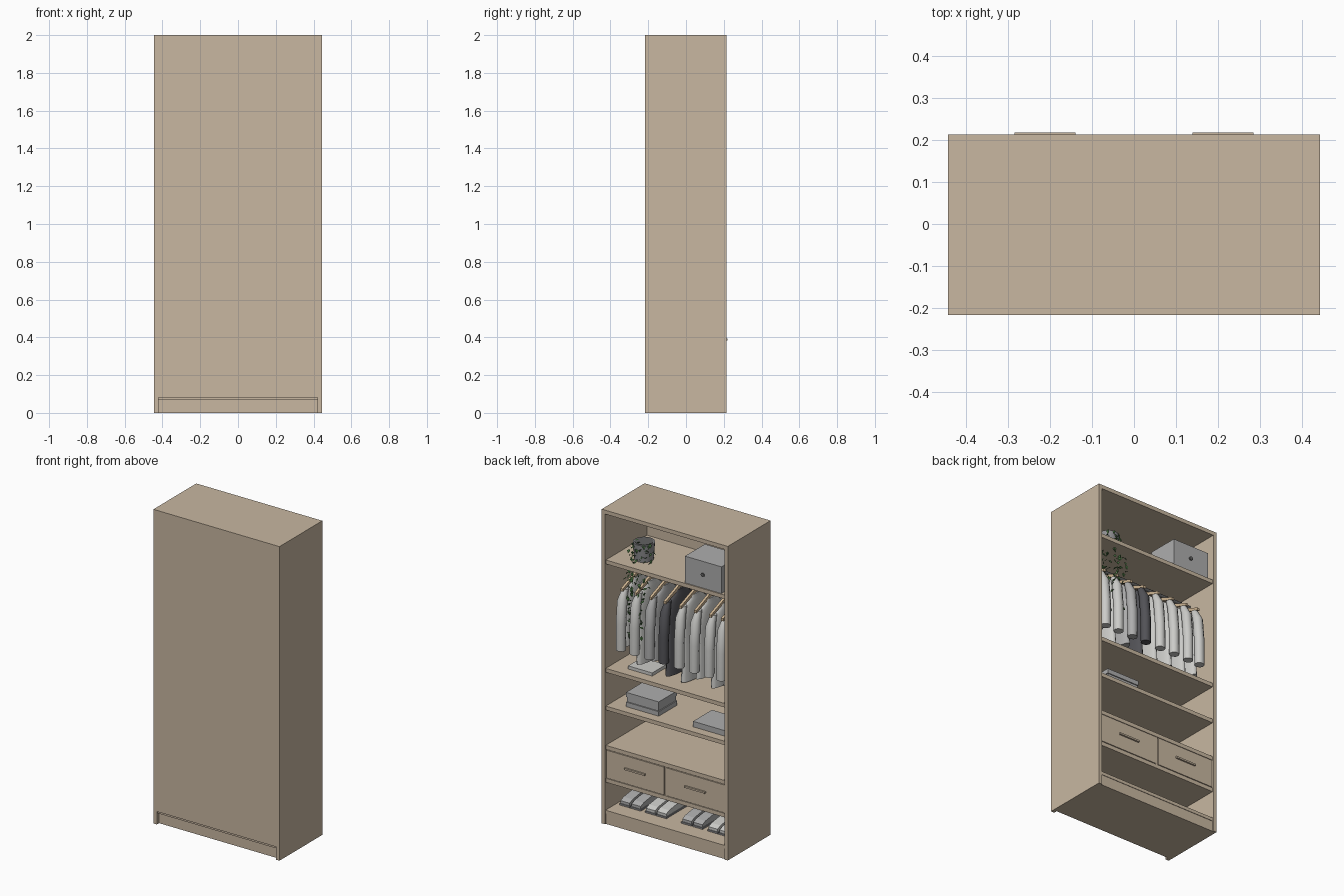
import bpy, bmesh, math, random
from mathutils import Vector, Matrix

if "Cube" in bpy.data.objects:
    bpy.data.objects.remove(bpy.data.objects["Cube"])

random.seed(4)


def mat(name, rgb):
    m = bpy.data.materials.new(name)
    m.diffuse_color = (*rgb, 1)
    m.use_nodes = True
    m.node_tree.nodes["Principled BSDF"].inputs["Base Color"].default_value = m.diffuse_color
    return m


WOOD = mat("pale_wood", (0.58, 0.475, 0.355))
HANGER = mat("hanger_wood", (0.62, 0.46, 0.29))
LIGHT = mat("light_grey_cloth", (0.60, 0.60, 0.58))
MID = mat("mid_grey", (0.42, 0.42, 0.42))
DARK = mat("dark_grey_cloth", (0.085, 0.085, 0.095))
POT = mat("pot_grey", (0.27, 0.27, 0.28))
METAL = mat("dark_metal", (0.12, 0.12, 0.12))
GREEN = mat("leaf_green", (0.09, 0.22, 0.07))


def finish(name, bm, material, smooth=False):
    bmesh.ops.recalc_face_normals(bm, faces=bm.faces)
    me = bpy.data.meshes.new(name)
    bm.to_mesh(me)
    bm.free()
    me.materials.append(material)
    if smooth:
        for p in me.polygons:
            p.use_smooth = len(p.vertices) == 4
    ob = bpy.data.objects.new(name, me)
    bpy.context.collection.objects.link(ob)
    return ob


def box(name, x0, x1, y0, y1, z0, z1, material):
    bm = bmesh.new()
    bmesh.ops.create_cube(bm, size=1)
    for v in bm.verts:
        v.co = ((x0 + x1) / 2 + v.co.x * (x1 - x0),
                (y0 + y1) / 2 + v.co.y * (y1 - y0),
                (z0 + z1) / 2 + v.co.z * (z1 - z0))
    return finish(name, bm, material)


def prism(name, points, axis, a, b, material):
    """Extrude a 2D outline along x (outline in yz) or y (outline in xz)."""
    place = (lambda p, t: (t, p[0], p[1])) if axis == 'x' else (lambda p, t: (p[0], t, p[1]))
    bm = bmesh.new()
    f = bm.faces.new([bm.verts.new(place(p, a)) for p in points])
    out = bmesh.ops.extrude_face_region(bm, geom=[f])
    d = Vector(place((0, 0), b - a))
    bmesh.ops.translate(bm, vec=d, verts=[v for v in out["geom"] if isinstance(v, bmesh.types.BMVert)])
    return finish(name, bm, material)


def loft(name, rings, material, n=12):
    """Stack of ellipses: each ring is (centre, radius x, radius y)."""
    bm = bmesh.new()
    loops = []
    for c, rx, ry in rings:
        loops.append([bm.verts.new((c[0] + rx * math.cos(2 * math.pi * i / n),
                                    c[1] + ry * math.sin(2 * math.pi * i / n), c[2])) for i in range(n)])
    for a, b in zip(loops, loops[1:]):
        for i in range(n):
            bm.faces.new((a[i], a[(i + 1) % n], b[(i + 1) % n], b[i]))
    bm.faces.new(loops[0])
    bm.faces.new(loops[-1])
    return finish(name, bm, material, True)


def rod(name, a, b, r, material, n=12):
    a, b = Vector(a), Vector(b)
    d = b - a
    bm = bmesh.new()
    bmesh.ops.create_cone(bm, cap_ends=True, segments=n, radius1=r, radius2=r, depth=d.length)
    q = d.to_track_quat('Z', 'Y').to_matrix().to_4x4()
    bmesh.ops.transform(bm, matrix=Matrix.Translation((a + b) / 2) @ q, verts=bm.verts)
    return finish(name, bm, material, True)


# Carcass: sides, top, notched back panel, base and shelves
W, IN, BACK, FRONT = 0.444, 0.42, -0.217, 0.214
for s, side in ((-1, "left"), (1, "right")):
    box(side + "_side", *sorted((s * W, s * IN)), -0.207, FRONT, 0, 1.975, WOOD)
box("top_panel", -W, W, -0.207, FRONT, 1.975, 2, WOOD)
prism("back_panel", [(-W, 0), (-IN, 0), (-IN, 0.082), (IN, 0.082), (IN, 0), (W, 0), (W, 2), (-W, 2)],
      'y', BACK, -0.207, WOOD)
box("base_plinth", -IN, IN, -0.195, 0.207, 0, 0.067, WOOD)
box("bottom_shelf", -IN, IN, -0.207, 0.21, 0.067, 0.088, WOOD)
for i, z in enumerate((0.29, 0.50, 0.75, 0.99, 1.68)):
    box(f"shelf_{i + 1}", -IN, IN, -0.207, 0.207, z - 0.025, z, WOOD)

# Pair of drawers with slim bar handles
box("drawer_divider", -0.006, 0.006, -0.207, 0.204, 0.29, 0.475, WOOD)
for s, side in ((-1, "left"), (1, "right")):
    box(side + "_drawer", *sorted((s * 0.01, s * 0.416)), -0.19, 0.208, 0.294, 0.471, WOOD)
    box(side + "_drawer_handle", *sorted((s * 0.14, s * 0.285)), 0.208, 0.2185, 0.384, 0.395, WOOD)

# Storage box with knob on the top shelf
box("storage_box", -0.39, -0.133, 0.0, 0.2, 1.68, 1.85, MID)
rod("storage_box_knob", (-0.26, 0.2, 1.765), (-0.26, 0.207, 1.765), 0.012, METAL)

# Plant pot with soil
PX, PY = 0.25, 0.065
loft("plant_pot", [((PX, PY, 1.68), 0.056, 0.056), ((PX, PY, 1.79), 0.064, 0.064)], POT, 20)
loft("pot_soil", [((PX, PY, 1.79), 0.055, 0.055), ((PX, PY, 1.793), 0.055, 0.055)], METAL, 20)

# Trailing vines: folded diamond leaves along drooping strands
bm = bmesh.new()
for k in range(6):
    ang = math.radians(20 + 28 * k)
    reach = 0.075 + 0.012 * (k % 3)
    length = (0.30, 0.62, 0.45, 0.60, 0.36, 0.16)[k]
    for j in range(int(length / 0.021)):
        t = j * 0.021
        r = reach * min(1, 0.6 + t * 4)
        c = Vector((PX + r * math.cos(ang), PY + r * math.sin(ang), 1.80 - t))
        c += Vector([random.uniform(-0.014, 0.014) for _ in range(3)])
        c.y = min(c.y, 0.185)
        m = Matrix.Rotation(random.uniform(0, 6.28), 3, 'Z') @ Matrix.Rotation(random.uniform(0.3, 1.4), 3, 'Y')
        L, w = 0.030, 0.010
        p = [bm.verts.new(c + m @ Vector(q)) for q in
             ((0, 0, 0), (L * 0.45, w, 0.004), (L, 0, 0), (L * 0.45, -w, 0.004))]
        bm.faces.new((p[0], p[1], p[2]))
        bm.faces.new((p[0], p[2], p[3]))
finish("trailing_leaves", bm, GREEN)

# Clothes rail and hanging garments
rod("clothes_rail", (-IN, 0, 1.585), (IN, 0, 1.585), 0.010, METAL)
xs = (0.347, 0.25, 0.145, 0.045, -0.064, -0.17, -0.275, -0.36)
hems = (1.12, 1.03, 1.08, 1.01, 1.0, 1.05, 1.02, 1.06)
for i, (x, hem) in enumerate(zip(xs, hems)):
    cloth = DARK if i == 3 else (LIGHT, MID)[i == 2]
    n = f"garment_{i + 1}"
    loft(n + "_body", [((x, 0, hem), 0.036, 0.135), ((x, 0, hem + 0.15), 0.032, 0.125),
                       ((x, 0, 1.36), 0.03, 0.122), ((x, 0, 1.46), 0.026, 0.135),
                       ((x, 0, 1.50), 0.018, 0.07), ((x, 0, 1.525), 0.014, 0.04)], cloth)
    for s, side in ((-1, "rear"), (1, "front")):
        loft(f"{n}_{side}_sleeve", [((x, s * 0.160, 1.11), 0.030, 0.028), ((x, s * 0.158, 1.28), 0.031, 0.029),
                                    ((x, s * 0.145, 1.42), 0.030, 0.030), ((x, s * 0.115, 1.485), 0.018, 0.022)],
             cloth, 10)
    # Wooden hanger with metal hook
    prism(f"hanger_{i + 1}", [(-0.15, 1.478), (0, 1.53), (0.15, 1.478), (0.15, 1.495), (0, 1.553), (-0.15, 1.495)],
          'x', x - 0.008, x + 0.008, HANGER)
    rod(f"hanger_hook_{i + 1}", (x, 0, 1.545), (x, 0, 1.6), 0.003, METAL, 6)

# Folded clothes
for i in range(3):
    o = 0.004 * (i % 2)
    box(f"folded_stack_{i + 1}", 0.09 + o, 0.32 - o, -0.04 + o, 0.146 - o,
        0.75 + i * 0.031, 0.779 + i * 0.031, MID)
box("folded_single", -0.385, -0.155, -0.04, 0.15, 0.75, 0.785, MID)
box("folded_flat", 0.14, 0.31, 0.0, 0.14, 0.99, 1.01, LIGHT)

# Pairs of shoes: sole plus sloped upper
for i, cx in enumerate((0.32, 0.14, -0.115, -0.30)):
    for s, side in ((-1, "left"), (1, "right")):
        x = cx + s * 0.039
        n = f"shoe_{i + 1}_{side}"
        box(n + "_sole", x - 0.036, x + 0.036, -0.105, 0.105, 0.088, 0.098, POT)
        prism(n + "_upper", [(-0.1, 0.098), (0.1, 0.098), (0.1, 0.115), (0.07, 0.128), (0.0, 0.138), (-0.1, 0.142)],
              'x', x - 0.032, x + 0.032, LIGHT if i % 2 else MID)
